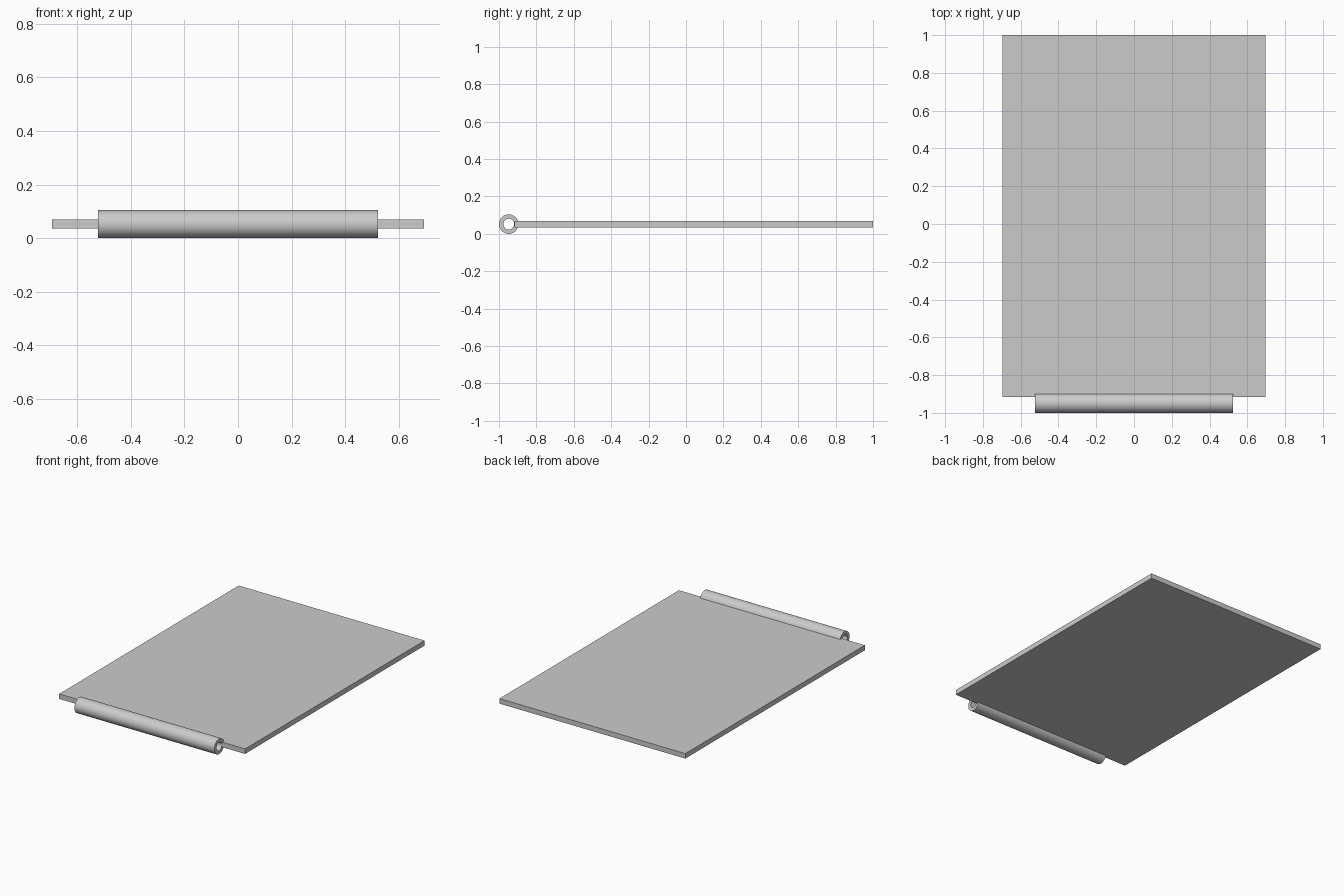
import bpy, bmesh
from math import cos, sin, pi, radians

cube = bpy.data.objects.get("Cube")
if cube:
    bpy.data.objects.remove(cube, do_unlink=True)

# Single grey material
grey = bpy.data.materials.new("plain_grey")
grey.use_nodes = True
colour = (0.6, 0.6, 0.6, 1)
grey.diffuse_color = colour
grey.node_tree.nodes["Principled BSDF"].inputs["Base Color"].default_value = colour

OUTER, INNER, SIDES = 0.052, 0.029, 64
HALF_TUBE, HALF_PLATE = 0.523, 0.695
AXIS_Y = -1 + OUTER
HALF_THICK = 0.017


def add_object(name, bm):
    bmesh.ops.recalc_face_normals(bm, faces=bm.faces)
    mesh = bpy.data.meshes.new(name)
    bm.to_mesh(mesh)
    bm.free()
    mesh.materials.append(grey)
    obj = bpy.data.objects.new(name, mesh)
    bpy.context.collection.objects.link(obj)
    return obj


# Flat leaf, starting inside the wall of the knuckle
bm = bmesh.new()
bmesh.ops.create_cube(bm, size=1)
front = AXIS_Y + INNER + 0.002
for v in bm.verts:
    v.co.x *= 2 * HALF_PLATE
    v.co.y = front if v.co.y < 0 else 1
    v.co.z = OUTER + 2 * HALF_THICK * v.co.z
add_object("hinge_leaf", bm)

# Hollow knuckle along the front edge
bm = bmesh.new()
rings = []
for x, r in ((-HALF_TUBE, OUTER), (HALF_TUBE, OUTER),
             (HALF_TUBE, INNER), (-HALF_TUBE, INNER)):
    angles = [2 * pi * i / SIDES for i in range(SIDES)]
    rings.append([bm.verts.new((x, AXIS_Y + r * cos(a), OUTER + r * sin(a)))
                  for a in angles])
for a, b in zip(rings, rings[1:] + rings[:1]):
    for i in range(SIDES):
        j = (i + 1) % SIDES
        bm.faces.new((a[i], a[j], b[j], b[i]))
knuckle = add_object("hinge_knuckle", bm)

bpy.ops.object.select_all(action='DESELECT')
knuckle.select_set(True)
bpy.context.view_layer.objects.active = knuckle
bpy.ops.object.shade_smooth_by_angle(angle=radians(30))
